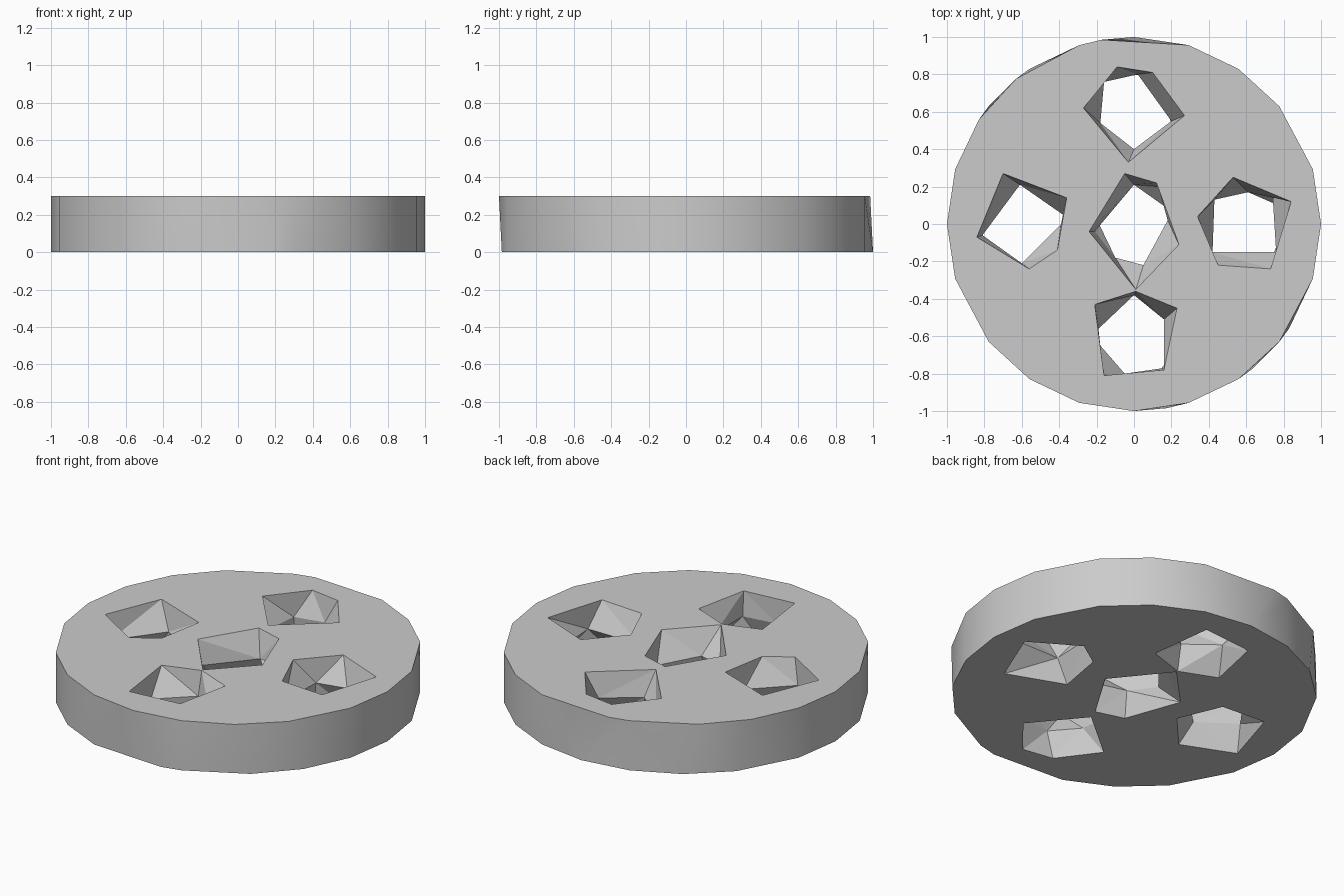
import bpy
import bmesh
from math import atan2, cos, sin, radians, tau

HEIGHT = 0.3

# Remove the default cube if it is there
default_cube = bpy.data.objects.get("Cube")
if default_cube:
    bpy.data.objects.remove(default_cube, do_unlink=True)

# Single grey material for the whole disc
grey = bpy.data.materials.new("plain_grey")
grey.use_nodes = True
grey_colour = (0.6, 0.6, 0.6, 1.0)
grey.diffuse_color = grey_colour
grey.node_tree.nodes["Principled BSDF"].inputs["Base Color"].default_value = grey_colour

# Mouth outlines on the upper face, in hundredths of a unit
mouths = {
    "centre": [(-5, 27), (12, 22), (24, -11), (1, -35), (-24, -4)],
    "back": [(-9, 84), (10, 81), (27, 58), (-3, 33), (-27, 62)],
    "front": [(1, -36), (23, -45), (16, -78), (-16, -81), (-21, -43)],
    "left": [(53, 25), (84, 12), (73, -24), (45, -22), (34, 4)],
    "right": [(-70, 27), (-36, 14), (-41, -14), (-56, -24), (-84, -7)],
}
# Narrow waists halfway down each hole
waists = {
    "centre": [(0, 21), (13, 20), (18, 2), (5, -22), (-10, -18), (-21, -4)],
    "back": [(-16, 76), (2, 80), (20, 55), (0, 40), (-18, 54)],
    "front": [(0, -38), (16, -51), (16, -77), (-5, -80), (-18, -65), (-19, -56)],
    "left": [(43, 13), (61, 17), (74, 17), (76, -15), (42, -15)],
    "right": [(-61, 21), (-38, 5), (-39, 0), (-60, -21), (-81, -6)],
}
centres = {"centre": (0, 0), "back": (0, 0.6), "front": (0, -0.6),
           "left": (0.6, 0), "right": (-0.6, 0)}
opposite = {"centre": "centre", "back": "front", "front": "back",
            "left": "right", "right": "left"}

bm = bmesh.new()


def make_ring(points, z, scale=1.0):
    return [bm.verts.new((x * scale, y * scale, z)) for x, y in points]


def close_loop(ring):
    """Edges of the closed polygon through the ring."""
    edges = []
    for a, b in zip(ring, ring[1:] + ring[:1]):
        edge = bm.edges.get((a, b))
        edges.append(edge or bm.edges.new((a, b)))
    return edges


def join_rings(upper, lower, centre):
    """Triangle strip between two rings, matched by angle round the centre."""
    def angle(v):
        return atan2(v.co.y - centre[1], v.co.x - centre[0])

    start = angle(upper[0])
    slack = 0.3

    def ordered(ring):
        pairs = [((angle(v) - start + slack) % tau, v) for v in ring]
        pairs.sort(key=lambda pair: pair[0])
        return pairs + [(pairs[0][0] + tau, pairs[0][1])]

    a, b = ordered(upper), ordered(lower)
    i = j = 0
    faces = []
    while i < len(a) - 1 or j < len(b) - 1:
        step_a = j == len(b) - 1 or (i < len(a) - 1 and a[i + 1][0] <= b[j + 1][0])
        if step_a:
            corners = (a[i][1], a[i + 1][1], b[j][1])
            i += 1
        else:
            corners = (a[i][1], b[j + 1][1], b[j][1])
            j += 1
        faces.append(bm.faces.new(corners))
    return faces


# Slightly uneven outer rim; the underside is the top turned half way round
quarter = [0, 17, 39, 56, 73]
mirrored_quarter = [0, 17, 34, 51, 73]
angles = [90 * q + a for q in range(3) for a in quarter]
angles += [270 + a for a in mirrored_quarter]
angles[angles.index(90)] = 100
rim = [(cos(radians(a)), sin(radians(a))) for a in angles]
top_rim = make_ring(rim, HEIGHT)
bottom_rim = make_ring(rim, 0, -1)
rim_faces = join_rings(top_rim, bottom_rim, (0, 0))
top_edges = close_loop(top_rim)
bottom_edges = close_loop(bottom_rim)
for edge in top_edges + bottom_edges:
    edge.smooth = False

# Five pinched, faceted holes
for name, outline in mouths.items():
    mouth = make_ring(outline, HEIGHT, 0.01)
    waist = make_ring(waists[name], HEIGHT / 2, 0.01)
    outlet = make_ring(mouths[opposite[name]], 0, -0.01)
    join_rings(mouth, waist, centres[name])
    join_rings(waist, outlet, centres[name])
    top_edges += close_loop(mouth)
    bottom_edges += close_loop(outlet)

# Flat upper and lower faces, pierced by the holes
for edges, direction in ((top_edges, 1), (bottom_edges, -1)):
    bmesh.ops.triangle_fill(bm, edges=edges, use_beauty=True,
                            use_dissolve=False, normal=(0, 0, direction))
bmesh.ops.recalc_face_normals(bm, faces=bm.faces)
for face in rim_faces:
    face.smooth = True

mesh = bpy.data.meshes.new("pierced_disc")
bm.to_mesh(mesh)
bm.free()
mesh.materials.append(grey)
disc = bpy.data.objects.new("pierced_disc", mesh)
bpy.context.collection.objects.link(disc)
